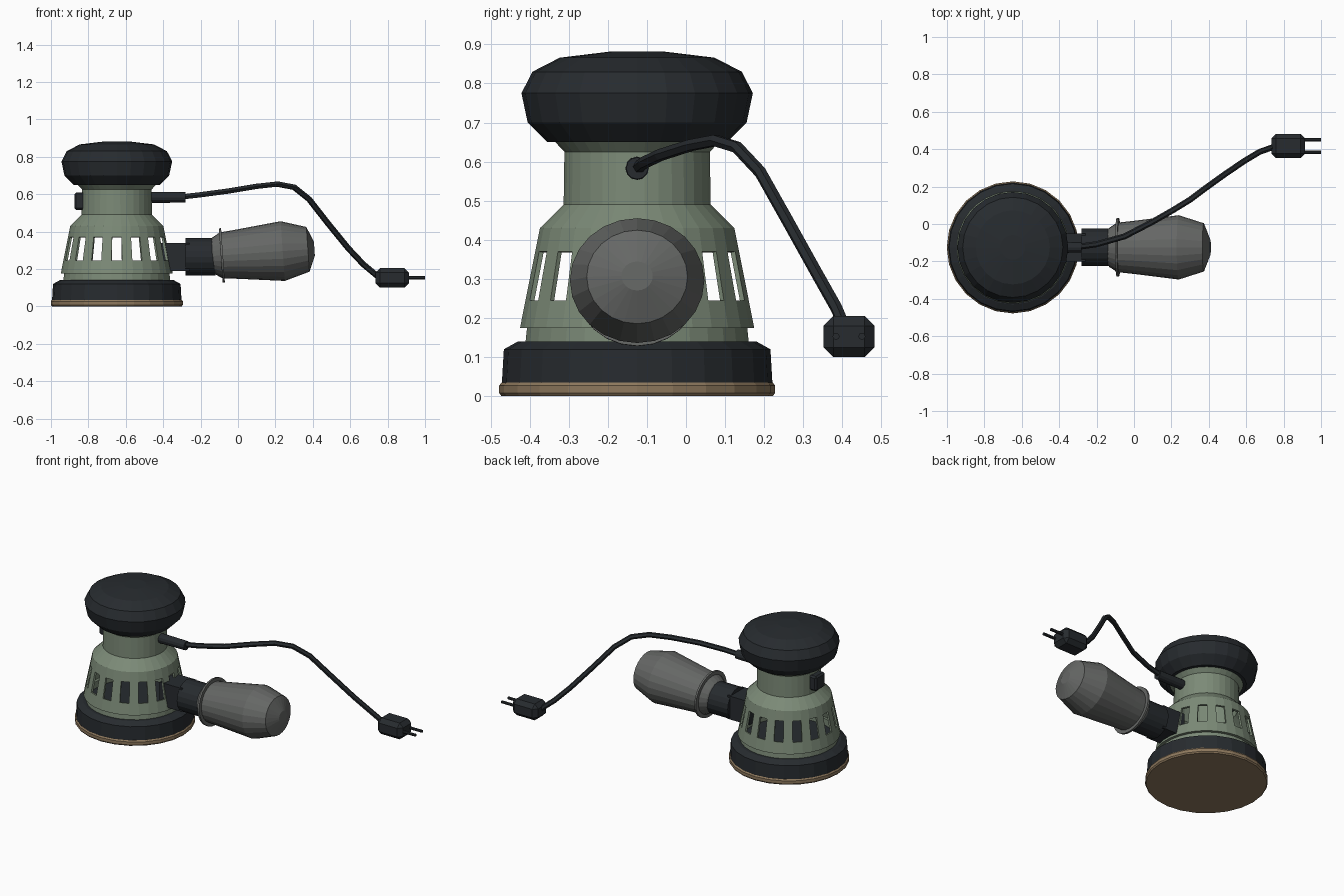
import bpy, bmesh
from math import sin, cos, pi, radians
from mathutils import Vector

if "Cube" in bpy.data.objects:
    bpy.data.objects.remove(bpy.data.objects["Cube"])

AX, AY = -0.648, -0.125   # vertical axis of the sander


def material(name, r, g, b):
    m = bpy.data.materials.new(name)
    m.diffuse_color = (r, g, b, 1)
    m.use_nodes = True
    m.node_tree.nodes["Principled BSDF"].inputs["Base Color"].default_value = m.diffuse_color
    return m


BLACK = material("black_rubber", 0.020, 0.024, 0.028)
GREEN = material("green_plastic", 0.20, 0.255, 0.185)
BROWN = material("sandpaper", 0.27, 0.19, 0.11)
GREY = material("grey_plastic", 0.13, 0.135, 0.13)


def finish(bm, name, mat, loc=(0, 0, 0), rot=(0, 0, 0), scale=(1, 1, 1)):
    me = bpy.data.meshes.new(name)
    bm.to_mesh(me)
    bm.free()
    me.materials.append(mat)
    ob = bpy.data.objects.new(name, me)
    ob.location, ob.rotation_euler, ob.scale = loc, rot, scale
    bpy.context.collection.objects.link(ob)
    return ob


def lathe(name, profile, mat, loc, segs=24, offset=0.0, caps=True, skip=None, **kw):
    """Spin (radius, height) points about local z; skip(row, column) leaves holes."""
    bm = bmesh.new()
    rings = [[bm.verts.new((r * cos(2 * pi * (i + offset) / segs),
                            r * sin(2 * pi * (i + offset) / segs), z))
              for i in range(segs)] for r, z in profile]
    for k in range(len(rings) - 1):
        for i in range(segs):
            if skip and skip(k, i):
                continue
            j = (i + 1) % segs
            bm.faces.new((rings[k][i], rings[k][j], rings[k + 1][j], rings[k + 1][i]))
    if caps:
        bm.faces.new(rings[0][::-1])
        bm.faces.new(rings[-1])
    return finish(bm, name, mat, loc, **kw)


def box(name, lo, hi, mat, bevel=0.0):
    lo, hi = Vector(lo), Vector(hi)
    bm = bmesh.new()
    bmesh.ops.create_cube(bm, size=1)
    for v in bm.verts:
        v.co = Vector(v.co[a] * (hi - lo)[a] for a in range(3))
    if bevel:
        bmesh.ops.bevel(bm, geom=bm.edges[:], offset=bevel, segments=1, affect='EDGES')
    return finish(bm, name, mat, (lo + hi) / 2)


# Sanding disc and pad skirt
lathe("sanding_disc", [(0.347, 0), (0.353, 0.008), (0.353, 0.027), (0.347, 0.035)],
      BROWN, (AX, AY, 0))
lathe("pad_skirt", [(0.346, 0.035), (0.341, 0.12), (0.305, 0.14)], BLACK, (AX, AY, 0))

# Hollow motor housing with a row of vent windows
housing = lathe("motor_housing",
                [(0.287, 0.138), (0.283, 0.175), (0.301, 0.175), (0.287, 0.245), (0.262, 0.37),
                 (0.25, 0.43), (0.189, 0.49), (0.187, 0.625), (0.215, 0.655)],
                GREEN, (AX, AY, 0), segs=32, offset=0.5, caps=False,
                skip=lambda k, i: k == 3 and i % 2 == 1)
wall = housing.modifiers.new("wall", 'SOLIDIFY')
wall.thickness, wall.offset = 0.012, -1

# Palm grip
lathe("palm_grip", [(0.23, 0.65), (0.28, 0.70), (0.296, 0.775), (0.268, 0.83),
                    (0.198, 0.866), (0.066, 0.882)], BLACK, (AX, AY, 0))

# Power switch
box("switch", (-0.875, AY - 0.048, 0.515), (-0.82, AY + 0.048, 0.61), BLACK, 0.01)

# Dust outlet: square neck, round collar, slightly tilted canister with a rim
box("dust_neck", (-0.42, AY - 0.075, 0.19), (-0.26, AY + 0.075, 0.34), BLACK)
lathe("dust_collar", [(0.1, 0), (0.1, 0.16)], BLACK, (-0.28, AY, 0.265), segs=20,
      rot=(0, pi / 2, 0))
tilt = dict(rot=(0, radians(86), 0), scale=(0.93, 1, 1))
pivot = (-0.2, AY, 0.265)
lathe("dust_canister", [(0.09, 0.055), (0.106, 0.07), (0.132, 0.11), (0.142, 0.2), (0.172, 0.44),
                        (0.129, 0.575), (0.04, 0.61)], GREY, pivot, **tilt)
lathe("canister_rim", [(0.156, 0.108), (0.156, 0.12)], GREY, pivot, **tilt)

# Cord strain relief
lathe("strain_relief", [(0.03, 0), (0.028, 0.19)], BLACK, (-0.47, AY, 0.583), segs=12,
      rot=(0, pi / 2, 0))

# Power cord
path = [(-0.32, -0.125, 0.583), (-0.2, -0.108, 0.597), (-0.05, -0.066, 0.617),
        (0.1, 0.012, 0.642), (0.21, 0.075, 0.654), (0.30, 0.13, 0.637), (0.38, 0.19, 0.573),
        (0.48, 0.262, 0.445), (0.59, 0.337, 0.31), (0.67, 0.385, 0.225), (0.76, 0.417, 0.15)]
cu = bpy.data.curves.new("power_cord", 'CURVE')
cu.dimensions = '3D'
cu.bevel_depth = 0.016
cu.bevel_resolution = 1
cu.use_fill_caps = True
sp = cu.splines.new('POLY')
sp.points.add(len(path) - 1)
for pt, co in zip(sp.points, path):
    pt.co = (*co, 1)
cu.materials.append(BLACK)
sp.use_smooth = False
bpy.context.collection.objects.link(bpy.data.objects.new("power_cord", cu))

# Plug and its two pins
box("plug", (0.735, 0.352, 0.10), (0.915, 0.482, 0.205), BLACK, 0.025)
for n, y in enumerate((0.384, 0.45)):
    lathe(f"plug_pin_{n + 1}", [(0.009, 0), (0.009, 0.1)], BLACK, (0.9, y, 0.153), segs=8,
          rot=(0, pi / 2, 0))
